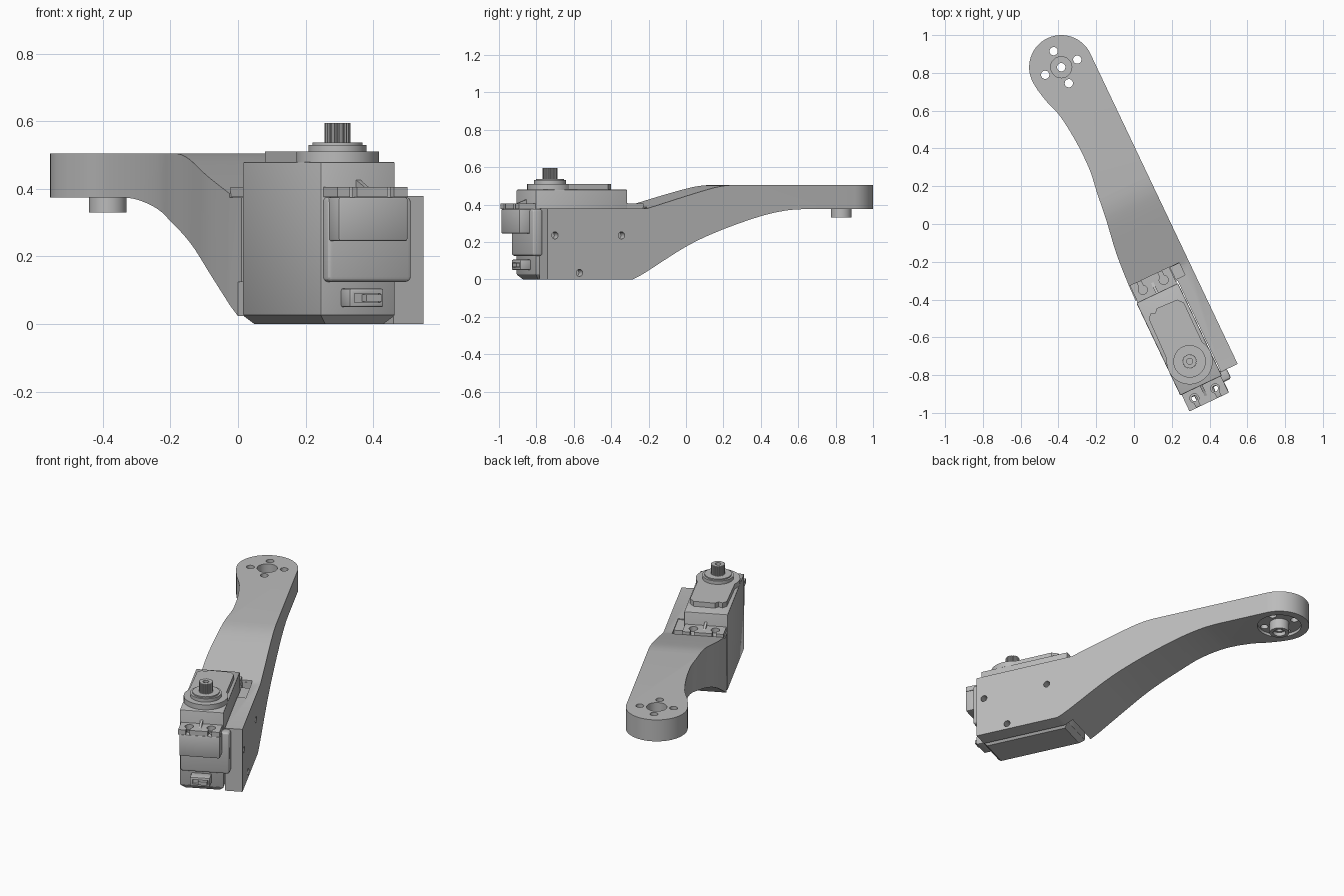
import bpy, bmesh, math
from mathutils import Vector

if "Cube" in bpy.data.objects:
    bpy.data.objects.remove(bpy.data.objects["Cube"])

TURN = math.radians(25.4)      # whole model is turned about z
SX = -0.046                    # servo centre line
SHAFT = (SX, -0.783)
HUB = (0.008, 0.915)           # round end of the arm
MID = -0.653                   # servo middle along its length

grey = bpy.data.materials.new("plain grey")
grey.use_nodes = True
grey.diffuse_color = (0.5, 0.5, 0.5, 1)
grey.node_tree.nodes["Principled BSDF"].inputs["Base Color"].default_value = (0.5, 0.5, 0.5, 1)


def make(name, bm):
    bmesh.ops.recalc_face_normals(bm, faces=bm.faces)
    me = bpy.data.meshes.new(name)
    bm.to_mesh(me)
    bm.free()
    me.materials.append(grey)
    ob = bpy.data.objects.new(name, me)
    ob.rotation_euler.z = TURN
    bpy.context.collection.objects.link(ob)
    return ob


def prism(name, pts, lo, hi, axis="z"):
    """Extrude a 2D outline along z (x,y points) or along x (y,z points)."""
    bm = bmesh.new()
    place = (lambda p: (p[0], p[1], lo)) if axis == "z" else (lambda p: (lo, p[0], p[1]))
    face = bm.faces.new([bm.verts.new(place(p)) for p in pts])
    new = bmesh.ops.extrude_face_region(bm, geom=[face])["geom"]
    step = Vector((0, 0, hi - lo)) if axis == "z" else Vector((hi - lo, 0, 0))
    bmesh.ops.translate(bm, vec=step, verts=[v for v in new if isinstance(v, bmesh.types.BMVert)])
    return make(name, bm)


def box(name, x, y, z, inset=0):
    """Box from ranges; inset narrows its bottom."""
    bm = bmesh.new()
    bmesh.ops.create_cube(bm, size=1)
    for v in bm.verts:
        i = inset if v.co.z < 0 else 0
        v.co = [(r[0] + k if c < 0 else r[1] - k) for r, c, k in zip((x, y, z), v.co, (i, i, 0))]
    return make(name, bm)


def arc(c, r, a, b, n=32):
    return [(c[0] + r * math.cos(math.radians(a + (b - a) * i / n)),
             c[1] + r * math.sin(math.radians(a + (b - a) * i / n))) for i in range(n + 1)]


def disc(name, c, r, lo, hi, axis="z", n=32):
    return prism(name, arc(c, r, 0, 360, n)[:-1], lo, hi, axis)


def curve(pts, n=5):
    """Smooth line through the points."""
    q = [Vector(p) for p in [pts[0]] + pts + [pts[-1]]]
    out = []
    for a, b, c, d in zip(q, q[1:], q[2:], q[3:]):
        for i in range(n):
            t = i / n
            out.append(tuple(0.5 * (2 * b + (c - a) * t + (2 * a - 5 * b + 4 * c - d) * t * t
                                    + (3 * b - a - 3 * c + d) * t ** 3)))
    return out + [tuple(pts[-1])]


def active(ob):
    bpy.ops.object.select_all(action="DESELECT")
    ob.select_set(True)
    bpy.context.view_layer.objects.active = ob


def combine(ob, other, op="DIFFERENCE"):
    mod = ob.modifiers.new("cut", "BOOLEAN")
    mod.operation, mod.object, mod.solver = op, other, "EXACT"
    active(ob)
    bpy.ops.object.modifier_apply(modifier=mod.name)
    bpy.data.objects.remove(other)


def bevel(ob, width, segments=2):
    mod = ob.modifiers.new("bevel", "BEVEL")
    mod.width, mod.segments = width, segments
    active(ob)
    bpy.ops.object.modifier_apply(modifier=mod.name)


# Arm: side profile crossed with top outline
under = curve([(-.40, 0), (-.328, .035), (-.084, .175), (.115, .26), (.348, .335), (.5, .367), (.6, .375)])
over = curve([(.2, .505), (.14, .5), (.07, .487), (-.06, .452), (-.31, .38)])
arm = prism("arm", [(-1, 0)] + under + [(1.2, .375), (1.2, .505)] + over + [(-1, .378)], -.3, .3, "x")
left = curve([(-.157, .86), (-.138, .777), (-.108, .68), (-.09, .52), (-.089, .361),
              (-.105, .24), (-.125, .074), (-.152, -.105), (-.165, -.289)])
outline = ([(.08, -.905), (.178, -.905)] + arc(HUB, .17, 0, 188)
           + left + [(-.166, -.372), (.08, -.372)])
combine(arm, prism("outline", outline, -.1, .7), "INTERSECT")

# Flange pocket, lower relief and wall corner relief
combine(arm, box("pocket", (-.3, .128), (-.5, -.288), (.374, .6)))
combine(arm, box("relief", (-.3, .079), (-.5, -.348), (-.1, .125)))
combine(arm, box("notch", (.075, .128), (-.36, -.29), (.34, .6)))

# Hub: recess below, countersink above, four screw holes
combine(arm, disc("hub_recess", HUB, .125, .3, .392))
combine(arm, disc("hub_counterbore", HUB, .056, .44, .6))
combine(arm, disc("hub_bore", HUB, .022, .3, .6))
for dx, dy in ((.094, 0), (-.094, 0), (0, .094), (0, -.094)):
    combine(arm, disc("hub_screw_hole", (HUB[0] + dx, HUB[1] + dy), .022, .3, .6, n=20))

# Holes in the outer side wall
for y, z in ((-.86, .235), (-.466, .235), (-.715, .035)):
    combine(arm, disc("wall_hole", (y, z), .019, .13, .3, "x", 20))

# Boss under the hub
boss = disc("hub_boss", HUB, .056, .33, .4)
combine(boss, disc("boss_bore", HUB, .022, .2, .5))
combine(boss, disc("boss_counterbore", HUB, .036, .2, .352))

# Servo case and its tapered bottom cover
case = box("servo_case", (SX - .122, SX + .122), (-.925, -.383), (.025, .48))
bevel(case, .006)
box("servo_bottom_cover", (SX - .12, SX + .12), (-.923, -.385), (0, .025), .025)

# Gear cover: tongue with a round end and a stepped back corner
cover = ([(.035, -.46), (-.085, -.455), (-.1, -.475), (-.125, -.465), (-.145, -.49), (-.15, -.72)]
         + arc(SHAFT, .122, 160, 380) + [(.058, -.72), (.06, -.49)])
prism("gear_cover", cover, .478, .51)
disc("cover_collar", SHAFT, .086, .51, .53, n=48)
disc("collar_step", SHAFT, .074, .53, .537, n=48)

# Toothed output shaft
teeth = 24
ring = [(SHAFT[0] + r * math.cos(a), SHAFT[1] + r * math.sin(a))
        for i in range(teeth * 4)
        for a, r in [(math.tau * i / (teeth * 4), .039 if i % 4 < 2 else .035)]]
shaft = prism("output_shaft", ring, .53, .595)
combine(shaft, disc("shaft_bore", SHAFT, .016, .56, .7, n=20))

# Mounting flanges with open screw slots and a stiffening rib
for side, label in ((-1, "front"), (1, "back")):
    ys = sorted((MID + side * .265, MID + side * .369))
    flange = box(label + "_flange", (SX - .114, SX + .116), ys, (.376, .405))
    for dx in (-.061, .061):
        x, y = SX + dx, MID + side * .318
        combine(flange, disc("slot_hole", (x, y), .024, .3, .5, n=24))
        end = sorted((y, MID + side * .4))
        combine(flange, box("slot", (x - .011, x + .011), end, (.3, .5)))
    a, b = MID + side * .268, MID + side * .345
    prism(label + "_rib", [(a, .4), (b, .4), (a, .428)], SX - .007, SX + .007, "x")

# Front retainer: end plate and upper screw block
plate = box("retainer_plate", (-.16, .115), (-.96, -.9), (.125, .376))
bevel(plate, .015, 3)
block = box("retainer_block", (-.155, .072), (-1.022, -.94), (.245, .376))
bevel(block, .007)
for dx in (-.061, .061):
    combine(block, disc("block_hole", (SX + dx, MID - .318), .015, .2, .5, n=20))

# Cable socket at the front
socket = box("cable_socket", (SX - .056, SX + .056), (-.985, -.92), (.05, .105))
bevel(socket, .006)
combine(socket, box("socket_opening", (SX - .04, SX + .045), (-1.1, -.97), (.064, .091)))
box("cable_plug", (SX - .008, SX + .042), (-1.0, -.94), (.067, .088))

# Shading
for ob in list(bpy.context.scene.objects):
    if ob.type == "MESH":
        active(ob)
        bpy.ops.object.shade_smooth_by_angle(angle=math.radians(25))
